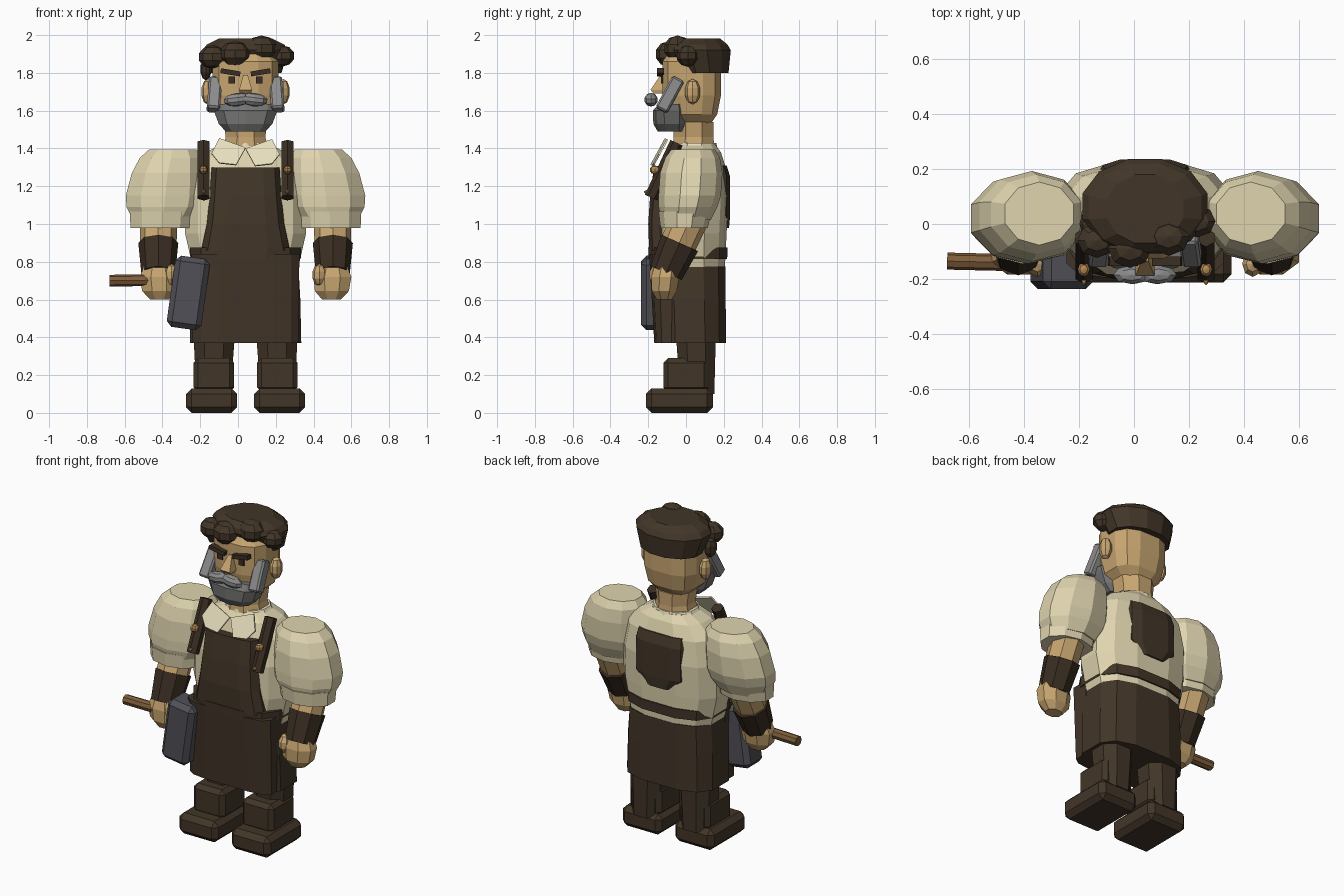
import bpy, bmesh, math
from mathutils import Vector

if "Cube" in bpy.data.objects:
    bpy.data.objects.remove(bpy.data.objects["Cube"])

CX = 0.04  # centre line of the body


def material(name, rgb):
    m = bpy.data.materials.new(name)
    m.use_nodes = True
    m.diffuse_color = (*rgb, 1)
    m.node_tree.nodes["Principled BSDF"].inputs["Base Color"].default_value = (*rgb, 1)
    return m


LEATHER = material("dark brown leather", (.054, .036, .021))
STRAP = material("deep brown", (.042, .027, .016))
CREAM = material("cream cloth", (.74, .66, .43))
COLLAR = material("pale cream", (.80, .73, .51))
SKIN = material("tan skin", (.58, .38, .165))
GREY = material("beard grey", (.175, .175, .172))
LIGHT = material("light grey", (.26, .26, .26))
STEEL = material("steel grey", (.08, .08, .095))
WOOD = material("wood brown", (.21, .11, .042))
COPPER = material("copper", (.48, .26, .09))


def finish(name, bm, mat):
    bmesh.ops.recalc_face_normals(bm, faces=bm.faces)
    me = bpy.data.meshes.new(name)
    bm.to_mesh(me)
    bm.free()
    ob = bpy.data.objects.new(name, me)
    me.materials.append(mat)
    bpy.context.collection.objects.link(ob)
    return ob


def loft(name, mat, rings, n=10, power=2, side=1):
    """Capped stack of horizontal rings: z, x from the centre line, y, half width, half depth."""
    shape = []
    for i in range(n):
        t = (i + .5) * math.tau / n
        shape.append([math.copysign(abs(f(t)) ** (2 / power), f(t)) for f in (math.cos, math.sin)])
    mx, my = (max(abs(p[k]) for p in shape) for k in (0, 1))
    bm = bmesh.new()
    loops = [[bm.verts.new((CX + side * (x + rx * p[0] / mx), y + ry * p[1] / my, z)) for p in shape]
             for z, x, y, rx, ry in rings]
    for a, b in zip(loops, loops[1:]):
        for i in range(n):
            bm.faces.new((a[i], a[(i + 1) % n], b[(i + 1) % n], b[i]))
    bm.faces.new(loops[0])
    bm.faces.new(loops[-1])
    return finish(name, bm, mat)


def box(name, mat, pos, size, rot=(0, 0, 0), bevel=0):
    bm = bmesh.new()
    bmesh.ops.create_cube(bm, size=1)
    bmesh.ops.scale(bm, vec=size, verts=bm.verts)
    if bevel:
        bmesh.ops.bevel(bm, geom=bm.edges[:], offset=bevel, segments=1, affect='EDGES')
    ob = finish(name, bm, mat)
    ob.location = (CX + pos[0], pos[1], pos[2])
    ob.rotation_euler = rot
    return ob


def blob(name, mat, pos, size, rot=(0, 0, 0)):
    bm = bmesh.new()
    bmesh.ops.create_uvsphere(bm, u_segments=8, v_segments=5, radius=1)
    bmesh.ops.scale(bm, vec=size, verts=bm.verts)
    ob = finish(name, bm, mat)
    ob.location = (CX + pos[0], pos[1], pos[2])
    ob.rotation_euler = rot
    return ob


def rod(name, mat, a, b, r1, r2, n=6):
    a, b = Vector(a), Vector(b)
    bm = bmesh.new()
    bmesh.ops.create_cone(bm, cap_ends=True, segments=n, radius1=r1, radius2=r2, depth=(b - a).length)
    ob = finish(name, bm, mat)
    ob.location = (a + b) / 2 + Vector((CX, 0, 0))
    ob.rotation_euler = (b - a).to_track_quat('Z', 'Y').to_euler()
    return ob


# Shirt, skirt, belt and apron
loft("shirt", CREAM, [(.75, 0, .03, .275, .175), (.95, 0, .03, .32, .185), (1.15, 0, .035, .32, .19),
                      (1.3, 0, .045, .285, .165), (1.38, 0, .045, .21, .14), (1.42, 0, .045, .13, .11)], 12, 2.6)
loft("skirt", LEATHER, [(.37, 0, .022, .295, .19), (.6, 0, .017, .29, .193), (.775, 0, .01, .28, .198)], 12, 3)
loft("skirt_front", LEATHER, [(.37, 0, -.085, .28, .083), (.84, 0, -.09, .285, .105)], 12, 4)
loft("belt", LEATHER, [(.815, 0, .01, .292, .208), (.875, 0, .01, .295, .21)], 12, 2.8)
loft("apron_bib", LEATHER, [(.86, 0, -.07, .235, .125), (1.0, 0, -.07, .205, .13),
                            (1.15, 0, -.06, .19, .13), (1.3, 0, -.05, .18, .12)], 12, 4)
loft("back_patch", LEATHER, [(.98, 0, .1, .1, .128), (1.05, 0, .1, .18, .134),
                             (1.25, 0, .1, .18, .134), (1.31, 0, .1, .17, .115)], 12, 4)

# Neck, collar and head
loft("neck", SKIN, [(1.36, 0, .04, .13, .115), (1.46, 0, .04, .105, .105), (1.54, 0, .04, .115, .105)], 8)
loft("collar_band", COLLAR, [(1.37, 0, .045, .17, .13), (1.43, 0, .045, .13, .115)], 10)
loft("head", SKIN, [(1.53, 0, .03, .10, .10), (1.58, 0, .03, .155, .135), (1.68, 0, .03, .175, .155),
                    (1.86, 0, .03, .175, .155), (1.92, 0, .03, .13, .11)], 12, 2.8)
loft("nose", SKIN, [(1.69, 0, -.145, .03, .025), (1.71, 0, -.15, .034, .038), (1.79, 0, -.122, .012, .012)], 4, 2)
loft("beard", GREY, [(1.49, 0, -.07, .105, .08), (1.53, 0, -.075, .142, .098),
                     (1.6, 0, -.075, .168, .1), (1.635, 0, -.07, .172, .075)], 10, 2.6)

# Hair: cap and curls
loft("hair_cap", LEATHER, [(1.80, 0, .09, .19, .135), (1.92, 0, .065, .228, .172),
                           (1.95, 0, .06, .205, .16), (1.982, 0, .055, .14, .125)], 12, 2)
for x, y, z, r in [(-.175, -.06, 1.885, .072), (-.055, -.09, 1.9, .08), (.085, -.045, 1.93, .08),
                   (.19, .01, 1.89, .067)]:
    blob("hair_curl", LEATHER, (x, y, z), (r * 1.05, r * .92, r * .85))
blob("hair_lock", LEATHER, (-.21, .0, 1.82), (.03, .05, .06))

# Hammer held in the right hand
rod("hammer_handle", WOOD, (-.72, -.135, .70), (-.3, -.145, .705), .031, .031, 8)
box("hammer_head", STEEL, (-.303, -.155, .635), (.185, .165, .38), (0, math.radians(8), 0), .028)

for s, label in ((1, "left"), (-1, "right")):
    # Face details
    blob(label + "_ear", SKIN, (s * .2, .035, 1.70), (.035, .042, .068))
    box(label + "_eye", STRAP, (s * .073, -.127, 1.762), (.036, .012, .036))
    box(label + "_eyebrow", STRAP, (s * .08, -.135, 1.803), (.105, .035, .026), (0, -s * .17, 0))
    box(label + "_sideburn", LIGHT, (s * .165, -.085, 1.685), (.07, .07, .19), (-.5, s * -.08, 0), .01)
    blob(label + "_moustache", LIGHT, (s * .046, -.185, 1.658), (.072, .036, .036), (0, s * .12, 0))

    # Collar flap, strap and buttons
    bm = bmesh.new()
    flap = [(0, 1.40), (.05, 1.31), (.14, 1.32), (.18, 1.37), (.14, 1.45)]
    bm.faces.new([bm.verts.new((CX + s * x, -.18 + (z - 1.31) * .55, z)) for x, z in flap])
    ob = finish(label + "_collar_flap", bm, COLLAR)
    ob.modifiers.new("thickness", 'SOLIDIFY').thickness = .01
    rod(label + "_strap", STRAP, (s * .222, -.185, 1.14), (s * .222, -.05, 1.43), .036, .036)
    blob(label + "_button", COPPER, (s * .223, -.165, 1.287), (.023, .028, .023))
    blob(label + "_lower_button", COPPER, (s * .222, -.205, 1.17), (.01, .018, .01))

    # Arm
    loft(label + "_sleeve", CREAM, [(1.02, .44, 0, .155, .13), (1.09, .43, .01, .2, .155),
                                    (1.15, .425, .02, .209, .165), (1.27, .412, .028, .19, .165),
                                    (1.35, .395, .035, .165, .145), (1.395, .385, .038, .125, .115)], 10, 2, s)
    loft(label + "_cuff", CREAM, [(.98, .447, -.01, .162, .125), (1.065, .445, -.005, .168, .14)], 10, 2, s)
    rod(label + "_forearm", SKIN, (s * .46, .02, 1.03), (s * .462, -.06, .85), .1, .095, 8)
    rod(label + "_wristband", STRAP, (s * .462, -.033, .9), (s * .462, -.105, .74), .106, .09, 8)
    loft(label + "_hand", SKIN, [(.6, .455, -.115, .05, .04), (.645, .457, -.115, .09, .066),
                                 (.72, .46, -.11, .1, .074), (.785, .46, -.1, .075, .065)], 8, 2, s)
    blob(label + "_thumb", SKIN, (s * .392, -.145, .73), (.04, .05, .06))

    # Leg and boot
    loft(label + "_leg", LEATHER, [(.1, .17, .06, .09, .09), (.5, .165, .05, .115, .11)], 8, 2.4, s)
    box(label + "_boot_shaft", LEATHER, (s * .168, 0, .2), (.215, .24, .18), bevel=.025)
    box(label + "_boot", LEATHER, (s * .18, -.035, .065), (.27, .355, .13), bevel=.03)
